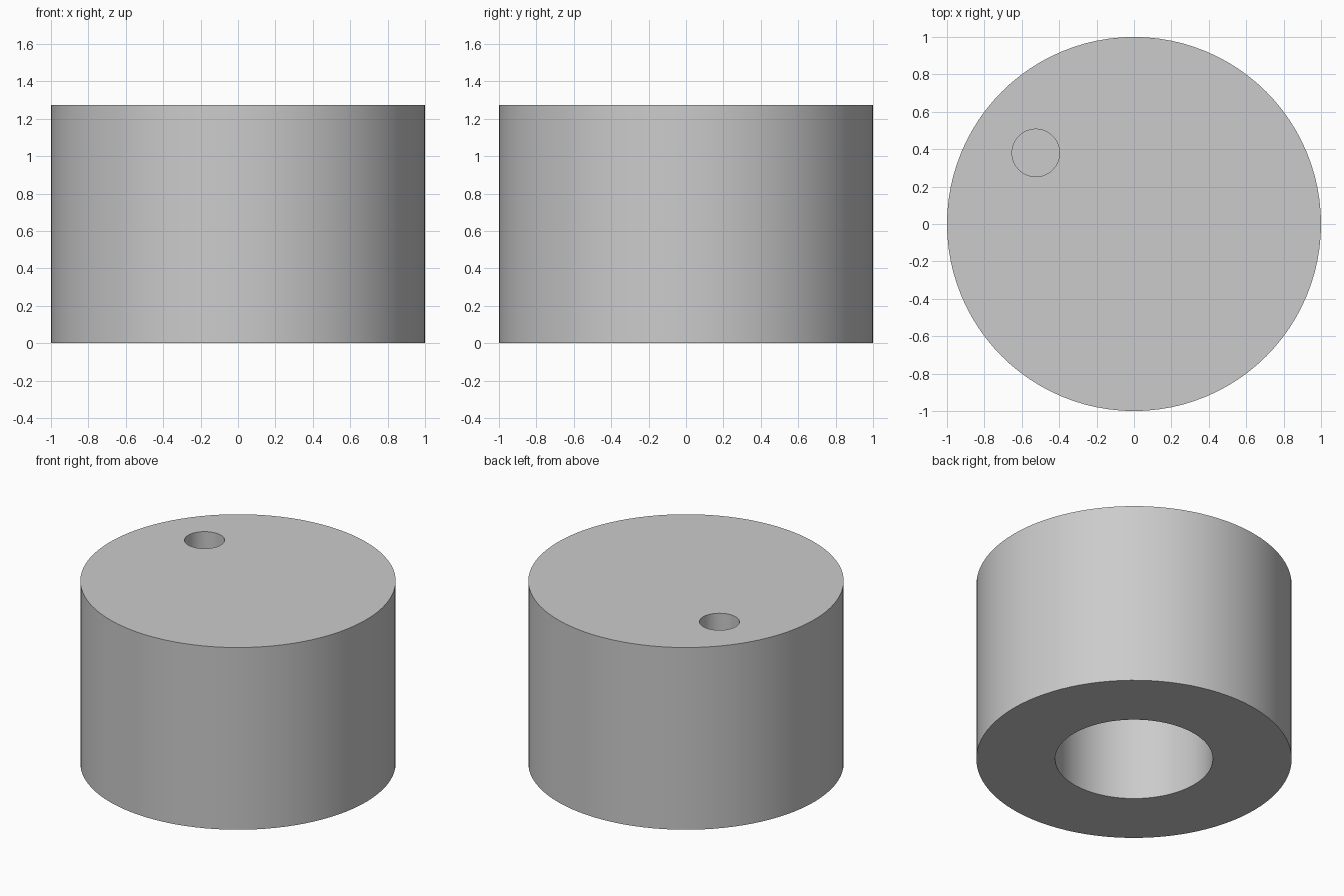
import bpy
import math

default = bpy.data.objects.get("Cube")
if default:
    bpy.data.objects.remove(default, do_unlink=True)

HEIGHT = 1.275
BORE_DEPTH = 0.9
DIMPLE_DEPTH = 0.25
MARGIN = 0.1  # how far cutters stick out of the body

grey = bpy.data.materials.new("light grey")
grey.use_nodes = True
colour = (0.6, 0.6, 0.6, 1)
grey.diffuse_color = colour
grey.node_tree.nodes["Principled BSDF"].inputs["Base Color"].default_value = colour


def cylinder(name, radius, bottom, top, x=0, y=0, sides=96):
    bpy.ops.mesh.primitive_cylinder_add(
        vertices=sides, radius=radius, depth=top - bottom,
        location=(x, y, (bottom + top) / 2))
    obj = bpy.context.object
    obj.name = name
    obj.data.materials.append(grey)
    return obj


# Round body
body = cylinder("knob_body", 1, 0, HEIGHT)

# Blind shaft bore underneath and small round dimple on top
cutters = [
    cylinder("shaft_bore_cutter", 0.5, -MARGIN, BORE_DEPTH),
    cylinder("dimple_cutter", 0.127, HEIGHT - DIMPLE_DEPTH, HEIGHT + MARGIN,
             -0.525, 0.38, 64),
]
bpy.ops.object.select_all(action="DESELECT")
body.select_set(True)
bpy.context.view_layer.objects.active = body
for cutter in cutters:
    cutter.hide_render = True
    cut = body.modifiers.new(cutter.name, "BOOLEAN")
    cut.operation = "DIFFERENCE"
    cut.solver = "EXACT"
    cut.object = cutter
    bpy.ops.object.modifier_apply(modifier=cut.name)
    bpy.data.objects.remove(cutter, do_unlink=True)

# Smooth walls with crisp rims
bpy.ops.object.shade_smooth_by_angle(angle=math.radians(30))
